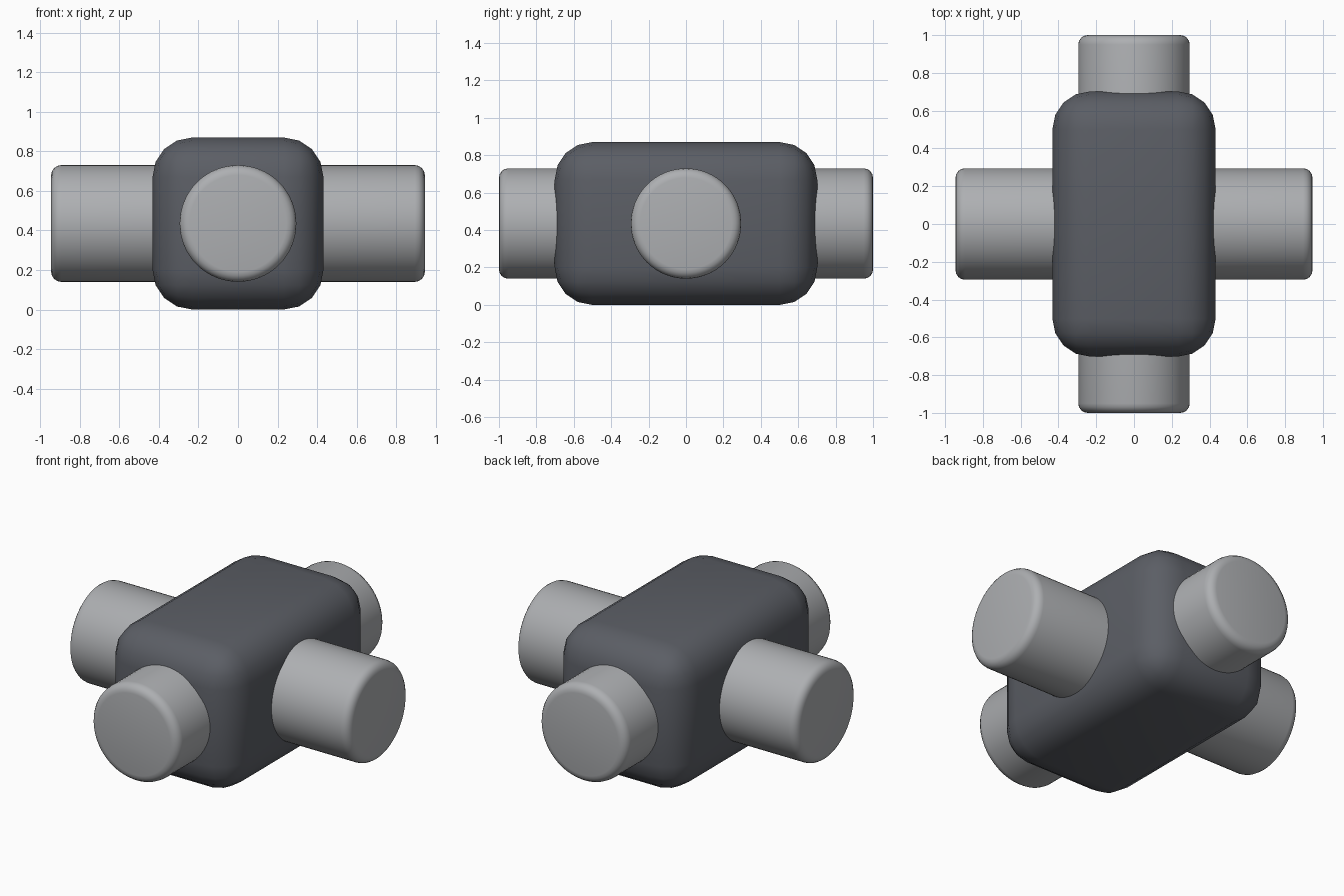
import bpy, math

if "Cube" in bpy.data.objects:
    bpy.data.objects.remove(bpy.data.objects["Cube"])

def material(name, col):
    m = bpy.data.materials.new(name)
    m.diffuse_color = (*col, 1)
    m.use_nodes = True
    m.node_tree.nodes["Principled BSDF"].inputs["Base Color"].default_value = m.diffuse_color
    return m

dark = material("dark grey", (0.105, 0.112, 0.13))
light = material("light grey", (0.42, 0.43, 0.445))
CZ = 0.435

def finish(ob, name, mat, width, segs):
    ob.name = name
    ob.data.materials.append(mat)
    bpy.ops.object.transform_apply(location=False, rotation=True, scale=True)
    bev = ob.modifiers.new("round", 'BEVEL')
    bev.width = width
    bev.segments = segs
    bev.limit_method = 'ANGLE'
    bev.angle_limit = math.radians(40)
    bpy.ops.object.modifier_apply(modifier=bev.name)
    bpy.ops.object.shade_smooth_by_angle(angle=math.radians(40))

# Rounded central block
bpy.ops.mesh.primitive_cube_add(size=1, location=(0, 0, CZ))
block = bpy.context.object
block.scale = (0.864, 1.404, 0.87)
finish(block, "body", dark, 0.2, 4)

# Two crossing rods through the block
for name, length, rot in (("side_rod", 1.89, (0, math.pi / 2, 0)),
                          ("long_rod", 2.0, (math.pi / 2, 0, 0))):
    bpy.ops.mesh.primitive_cylinder_add(vertices=64, radius=0.295, depth=length,
                                        location=(0, 0, CZ), rotation=rot)
    finish(bpy.context.object, name, light, 0.05, 4)
